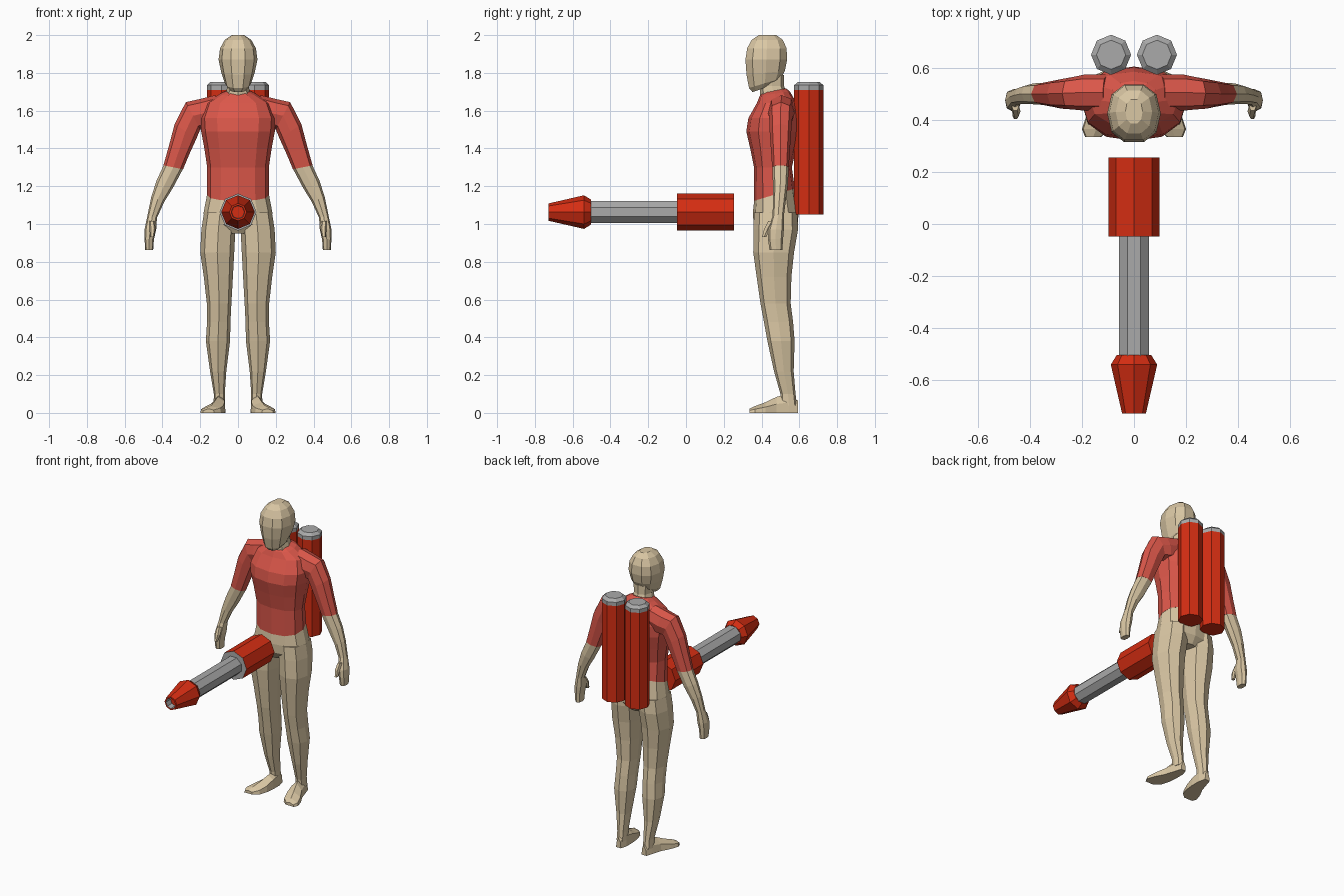
import bpy, bmesh, math


def material(name, rgb):
    m = bpy.data.materials.new(name)
    m.diffuse_color = (*rgb, 1)
    return m


SKIN = material("tan skin", (0.70, 0.57, 0.37))
SHIRT = material("soft red shirt", (0.71, 0.095, 0.068))
RED = material("bright red paint", (0.66, 0.026, 0.006))
GREY = material("grey metal", (0.40, 0.40, 0.40))


def loft(name, rings, mats, bands=None, mirror=False):
    """Skin rings of points; bands gives a material slot per span plus both caps."""
    bm = bmesh.new()
    loops = [[bm.verts.new(p) for p in ring] for ring in rings]
    n = len(loops[0])
    bands = bands or [0] * (len(rings) + 1)
    bm.faces.new(loops[0]).material_index = bands[0]
    for k, (a, b) in enumerate(zip(loops, loops[1:])):
        for i in range(n):
            j = (i + 1) % n
            bm.faces.new((a[i], a[j], b[j], b[i])).material_index = bands[k + 1]
    bm.faces.new(loops[-1]).material_index = bands[-1]
    bmesh.ops.recalc_face_normals(bm, faces=bm.faces)
    me = bpy.data.meshes.new(name)
    bm.to_mesh(me)
    bm.free()
    ob = bpy.data.objects.new(name, me)
    bpy.context.collection.objects.link(ob)
    for m in mats:
        me.materials.append(m)
    if mirror:
        mod = ob.modifiers.new("mirror", 'MIRROR')
        mod.use_mirror_merge = False
    return ob


def ring(cx, cy, cz, rx, ry, sx=0.0, sy=0.0, n=8, p=0.85):
    """Squarish ring around a centre, tilted by slopes sx and sy."""
    pts = []
    for i in range(n):
        a = 2 * math.pi * i / n
        c, s = math.cos(a), math.sin(a)
        dx = rx * math.copysign(abs(c) ** p, c)
        dy = ry * math.copysign(abs(s) ** p, s)
        pts.append((cx + dx, cy + dy, cz + sx * dx + sy * dy))
    return pts


def body(name, specs, mat, n=8, mirror=False):
    return loft(name, [ring(*s, n=n) for s in specs], [mat], mirror=mirror)


# Torso in the shirt, from the slanted hem to the collar
body("shirt_torso", [
    (0, 0.468, 1.155, 0.165, 0.108, 0, 0.3),
    (0, 0.460, 1.30, 0.163, 0.100),
    (0, 0.462, 1.40, 0.178, 0.122),
    (0, 0.462, 1.49, 0.195, 0.143),
    (0, 0.466, 1.56, 0.200, 0.136),
    (0, 0.480, 1.64, 0.170, 0.105),
    (0, 0.470, 1.69, 0.095, 0.080, 0, 0.15),
    (0, 0.465, 1.705, 0.060, 0.065, 0, 0.2)], SHIRT, n=12)

# Pelvis
body("pelvis", [
    (0, 0.468, 1.155, 0.164, 0.107, 0, 0.3),
    (0, 0.475, 1.06, 0.182, 0.121),
    (0, 0.475, 1.00, 0.175, 0.117),
    (0, 0.475, 0.95, 0.060, 0.085)], SKIN, n=12)

# Legs
body("legs", [
    (0.095, 0.475, 1.06, 0.085, 0.115),
    (0.104, 0.475, 0.97, 0.090, 0.118),
    (0.110, 0.464, 0.85, 0.090, 0.108),
    (0.104, 0.466, 0.72, 0.077, 0.092),
    (0.100, 0.474, 0.58, 0.065, 0.080),
    (0.102, 0.490, 0.48, 0.062, 0.077),
    (0.106, 0.503, 0.38, 0.064, 0.072),
    (0.105, 0.518, 0.22, 0.043, 0.052),
    (0.099, 0.540, 0.10, 0.029, 0.040),
    (0.099, 0.545, 0.04, 0.030, 0.042)], SKIN, mirror=True)

# Feet, turned slightly outward
foot = []
for y, x0, x1, top in [(0.592, 0.078, 0.115, 0.065), (0.545, 0.066, 0.130, 0.10),
                       (0.48, 0.066, 0.150, 0.085), (0.42, 0.072, 0.182, 0.056),
                       (0.365, 0.090, 0.200, 0.036), (0.335, 0.125, 0.188, 0.022)]:
    mid = (x0 + x1) / 2
    foot.append([(x0, y, 0), (x1, y, 0), (x1 - 0.005, y, top * 0.55),
                 (mid, y, top), (x0 + 0.005, y, top * 0.7)])
loft("feet", foot, [SKIN], mirror=True)

# Short sleeves
body("sleeves", [
    (0.10, 0.505, 1.61, 0.020, 0.070, 3.6),
    (0.185, 0.505, 1.585, 0.020, 0.070, 3.8),
    (0.238, 0.502, 1.573, 0.038, 0.062, 1.9),
    (0.278, 0.500, 1.49, 0.057, 0.057, 0.7),
    (0.312, 0.500, 1.39, 0.055, 0.050, 0.35),
    (0.343, 0.500, 1.30, 0.052, 0.044, 0.2)], SHIRT, mirror=True)

# Forearms and hands
body("forearms", [
    (0.343, 0.500, 1.30, 0.051, 0.043, 0.2),
    (0.388, 0.500, 1.21, 0.044, 0.040, 0.4),
    (0.425, 0.495, 1.13, 0.034, 0.034, 0.4),
    (0.454, 0.488, 1.04, 0.025, 0.030, 0.3),
    (0.464, 0.476, 0.97, 0.031, 0.042),
    (0.470, 0.474, 0.92, 0.025, 0.040),
    (0.470, 0.476, 0.862, 0.021, 0.034)], SKIN, mirror=True)
body("thumbs", [
    (0.456, 0.455, 1.015, 0.014, 0.022),
    (0.452, 0.432, 0.975, 0.016, 0.020),
    (0.455, 0.414, 0.932, 0.011, 0.012)], SKIN, n=6, mirror=True)

# Neck and head
body("neck", [
    (0, 0.463, 1.68, 0.068, 0.070, 0, 0.2),
    (0, 0.455, 1.73, 0.056, 0.064),
    (0, 0.450, 1.79, 0.060, 0.070)], SKIN)
body("head", [
    (0, 0.400, 1.715, 0.045, 0.050, 0, 0.35),
    (0, 0.418, 1.745, 0.070, 0.088, 0, 0.3),
    (0, 0.422, 1.80, 0.088, 0.106, 0, 0.1),
    (0, 0.425, 1.87, 0.103, 0.115),
    (0, 0.428, 1.93, 0.095, 0.109),
    (0, 0.430, 1.975, 0.070, 0.086),
    (0, 0.432, 2.00, 0.033, 0.048)], SKIN, n=10)


def disc(x, y, z, r, axis, phase=0.0):
    """Octagon ring around the y or z axis."""
    pts = []
    for i in range(8):
        a = math.pi / 4 * (i + phase)
        u, v = r * math.cos(a), r * math.sin(a)
        pts.append((x + u, y, z + v) if axis == 'y' else (x + u, y + v, z))
    return pts


# Back tanks with grey caps
loft("back_tanks", [disc(0.088, 0.65, z, r, 'z') for z, r in
                    [(1.05, 0.077), (1.71, 0.077), (1.735, 0.077), (1.753, 0.056)]],
     [RED, GREY], [0, 0, 1, 1, 1], mirror=True)

# Hose gun: rear body, barrel and hollow nozzle
GZ = 1.063
loft("gun_body", [disc(0, y, GZ, 0.098, 'y') for y in (0.255, -0.048)],
     [RED, GREY], [0, 0, 1])
loft("gun_barrel", [disc(0, y, GZ, 0.063, 'y', 0.5) for y in (-0.04, -0.52)], [GREY])
loft("gun_nozzle", [disc(0, y, GZ, r, 'y') for y, r in
                    [(-0.503, 0.066), (-0.54, 0.089), (-0.727, 0.046),
                     (-0.727, 0.036), (-0.68, 0.034)]],
     [RED, GREY], [0, 0, 0, 0, 1, 0])
